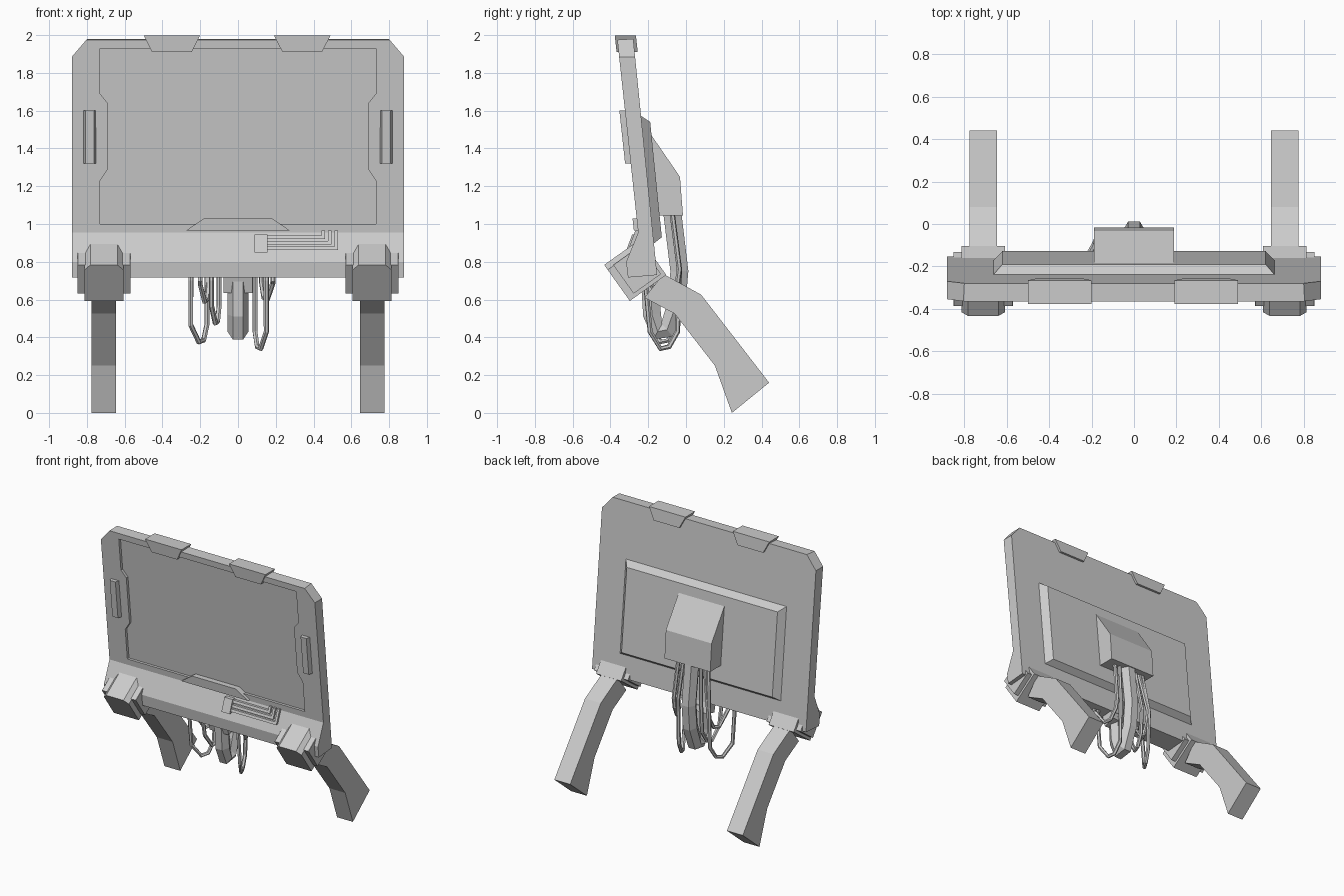
import bpy, bmesh, math
from mathutils import Vector, Matrix

if "Cube" in bpy.data.objects:
    bpy.data.objects.remove(bpy.data.objects["Cube"])


def front(z):   # tilted front surface of the board
    return -0.354 + 0.108 * (1.89 - z)


def back(z):    # tilted rear surface of the board
    return -0.27 + 0.101 * (1.89 - z)


def lip(z):     # sloped shelf under the screen
    return -0.256 - 0.375 * (0.955 - z)


def loft(name, a, b):
    """Closed solid between two matching loops of 3D points."""
    bm = bmesh.new()
    va = [bm.verts.new(p) for p in a]
    vb = [bm.verts.new(p) for p in b]
    n = len(a)
    bm.faces.new(va)
    bm.faces.new(vb[::-1])
    for i in range(n):
        j = (i + 1) % n
        bm.faces.new((va[j], va[i], vb[i], vb[j]))
    bmesh.ops.recalc_face_normals(bm, faces=bm.faces)
    me = bpy.data.meshes.new(name)
    bm.to_mesh(me)
    bm.free()
    ob = bpy.data.objects.new(name, me)
    bpy.context.collection.objects.link(ob)
    return ob


def side_profile(name, pts, x0, x1):
    """Extrude a (y, z) profile from x0 to x1."""
    return loft(name, [(x0, y, z) for y, z in pts], [(x1, y, z) for y, z in pts])


def plate(name, poly, surf, d0, d1, top=None):
    """Plate on a surface from an (x, z) outline; offsets d0, d1 run along +y."""
    top = top or poly
    return loft(name, [(x, surf(z) + d0, z) for x, z in poly],
                [(x, surf(z) + d1, z) for x, z in top])


def rect(x0, x1, z0, z1):
    return [(x0, z0), (x1, z0), (x1, z1), (x0, z1)]


def tube(name, pts, r, res=1):
    cu = bpy.data.curves.new(name, 'CURVE')
    cu.dimensions = '3D'
    cu.bevel_depth = r
    cu.bevel_resolution = res
    cu.use_fill_caps = True
    sp = cu.splines.new('POLY')
    sp.points.add(len(pts) - 1)
    for p, c in zip(sp.points, pts):
        p.co = (*c, 1)
    sp.use_smooth = False
    ob = bpy.data.objects.new(name, cu)
    bpy.context.collection.objects.link(ob)


# Board with lower lip, top corners sliced off
board = side_profile("board", [
    (front(1.98), 1.975), (front(0.955), 0.955), (-0.317, 0.80), (-0.307, 0.717),
    (-0.153, 0.73), (back(1.98), 1.98)], -0.88, 0.88)
bm = bmesh.new()
bm.from_mesh(board.data)
for s in (-1, 1):
    r = bmesh.ops.bisect_plane(bm, geom=bm.verts[:] + bm.edges[:] + bm.faces[:],
                               plane_co=(s * 0.88, 0, 1.885), plane_no=(s * 0.76, 0, 0.65),
                               clear_outer=True)
    bmesh.ops.holes_fill(bm, edges=[e for e in bm.edges if e.is_boundary])
bmesh.ops.recalc_face_normals(bm, faces=bm.faces)
bm.to_mesh(board.data)
bm.free()

# Recessed screen with notched sides
half = [(0.73, 1.0), (0.73, 1.23), (0.69, 1.29), (0.69, 1.64), (0.73, 1.69), (0.73, 1.93)]
cutter = plate("screen_cutter", half + [(-x, z) for x, z in half[::-1]], front, -0.1, 0.02)
cutter.hide_render = True
mod = board.modifiers.new("screen", 'BOOLEAN')
mod.operation, mod.object, mod.solver = 'DIFFERENCE', cutter, 'EXACT'
bpy.context.view_layer.objects.active = board
bpy.ops.object.modifier_apply(modifier="screen")
bpy.data.objects.remove(cutter)

# Tab under the screen
plate("screen_tab", [(-0.275, 0.965), (0.275, 0.965), (0.18, 1.03), (-0.18, 1.03)],
      front, -0.022, 0.03)

# Clips hooked over the top edge
for x in (-0.35, 0.34):
    plate("top_clip", [(x - 0.15, 1.993), (x - 0.105, 1.905), (x + 0.105, 1.905), (x + 0.15, 1.993)],
          front, -0.012, 0.1)
    bpy.context.collection.objects[-1].data.transform(Matrix.Translation((0, 0, 0.006)))

# Side grips, hinges and legs
hinge_turn = Matrix.Translation((0, -0.27, 0.756)) @ Matrix.Rotation(math.radians(35.5), 4, 'X')


def hinge_box(name, cx, hw, y0, y1, z0, z1, inset):
    """Box in the hinge's turned frame, narrowing towards its top."""
    zc = z1 - inset
    low = [(-hw, z0), (hw, z0), (hw, zc), (hw - inset, z1), (-hw + inset, z1), (-hw, zc)]
    return loft(name, [hinge_turn @ Vector((cx + x, y0, z)) for x, z in low],
                [hinge_turn @ Vector((cx + x, y1, z)) for x, z in low])


for s, side in ((-1, "left"), (1, "right")):
    a, b = sorted((s * 0.82, s * 0.75))
    plate(side + "_grip", rect(a, b, 1.32, 1.60), front, 0.01, -0.03,
          rect(a + 0.012, b - 0.012, 1.32, 1.60))
    cx = s * 0.71
    hinge_box(side + "_hinge_block", cx, 0.103, -0.117, 0.12, -0.117, 0.117, 0.032)
    hinge_box(side + "_hinge_flange", cx, 0.14, -0.078, 0.10, -0.097, 0.09, 0.002)
    side_profile(side + "_leg", [
        (-0.12, 0.735), (0.08, 0.626), (0.44, 0.16), (0.243, 0.0),
        (0.153, 0.25), (-0.06, 0.525), (-0.22, 0.61)], cx - 0.065, cx + 0.065)

# Rear raised plate and sloped hub
plate("rear_plate", rect(-0.67, 0.67, 0.89, 1.58), back, -0.01, 0.045,
      rect(-0.62, 0.62, 0.93, 1.54))
side_profile("rear_hub", [(-0.19, 1.48), (-0.032, 1.25), (-0.016, 1.045), (-0.17, 1.045),
                          (-0.22, 1.45)], -0.188, 0.188)

# Small conduits on the lip
plate("conduit_box", rect(0.088, 0.155, 0.85, 0.945), lip, 0.02, -0.025)
for z, x in ((0.93, 0.46), (0.90, 0.495), (0.872, 0.53)):
    plate("conduit", [(0.15, z - 0.009), (x, z - 0.009), (x, 0.965), (x - 0.018, 0.965),
                      (x - 0.018, z + 0.009), (0.15, z + 0.009)], lip, 0.015, -0.016)

# Thick main cable from hub to socket below the board
side_profile("cable_socket", [(-0.25, 0.74), (-0.16, 0.74), (-0.13, 0.66), (-0.22, 0.635)],
             -0.078, 0.078)
tube("main_cable", [(0, -0.075, 1.08), (0, -0.035, 0.75), (0, -0.05, 0.58), (0, -0.10, 0.44),
                    (0, -0.15, 0.43), (0, -0.18, 0.52), (0, -0.19, 0.70)], 0.055)

# Thin cables: x at hub, x at rear run, x at front run, lowest z
for xh, xr, xf, zb in ((-0.13, -0.165, -0.25, 0.375), (-0.10, -0.155, -0.20, 0.59),
                       (-0.07, -0.10, -0.14, 0.475), (0.07, 0.09, 0.15, 0.34),
                       (0.11, 0.125, 0.185, 0.60)):
    xm = (xr + xf) / 2
    zs = zb + 0.09
    tube("thin_cable", [(xh, -0.075, 1.07), (xr, -0.035, 0.76), (xr, -0.045, zs),
                        (xm + 0.3 * (xr - xf), -0.09, zb + 0.01), (xm, -0.135, zb),
                        (xf, -0.19, zs), (xf, -0.215, 0.70), (xf, -0.20, 0.76)], 0.014)
